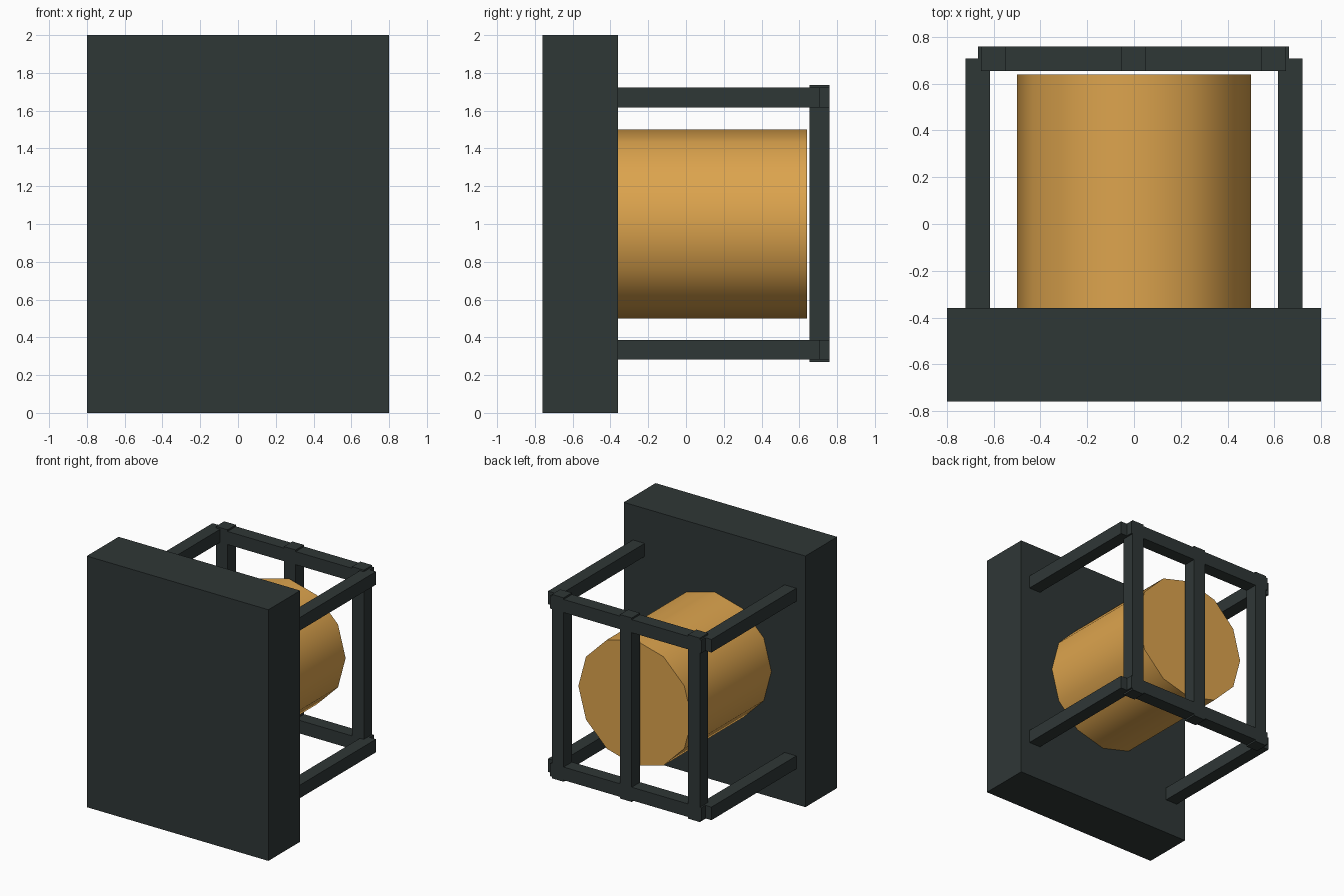
import bpy
import bmesh
import math
from mathutils import Matrix

if "Cube" in bpy.data.objects:
    bpy.data.objects.remove(bpy.data.objects["Cube"])


def material(name, color):
    m = bpy.data.materials.new(name)
    m.diffuse_color = (*color, 1)
    m.use_nodes = True
    m.node_tree.nodes["Principled BSDF"].inputs["Base Color"].default_value = m.diffuse_color
    return m


dark = material("dark slate", (0.028, 0.038, 0.037))
amber = material("amber", (0.72, 0.37, 0.075))


def add_object(name, bm, mat):
    me = bpy.data.meshes.new(name)
    bm.to_mesh(me)
    bm.free()
    me.materials.append(mat)
    ob = bpy.data.objects.new(name, me)
    bpy.context.collection.objects.link(ob)
    return ob


def box(name, x, y, z):
    """Box spanning the (min, max) pairs on each axis."""
    bm = bmesh.new()
    bmesh.ops.create_cube(bm, size=1)
    for v in bm.verts:
        for i, (lo, hi) in enumerate((x, y, z)):
            v.co[i] = lo if v.co[i] < 0 else hi
    return add_object(name, bm, dark)


# Wall plate
box("wall_plate", (-0.8, 0.8), (-0.76, -0.36), (0, 2))

# Twelve-sided lamp drum, smooth around its side with crisp rims
bm = bmesh.new()
bmesh.ops.create_cone(
    bm, cap_ends=True, segments=12, radius1=0.5, radius2=0.5, depth=1.0,
    matrix=Matrix.Translation((0, 0.14, 1)) @ Matrix.Rotation(math.pi / 2, 4, 'X'))
for f in bm.faces:
    f.smooth = len(f.verts) == 4
for e in bm.edges:
    if any(len(f.verts) > 4 for f in e.link_faces):
        e.smooth = False
add_object("lamp_drum", bm, amber)

# Guard cage: arms from the plate and cross rails, top and bottom
W = 0.052
for level, z in (("lower", 0.335), ("upper", 1.67)):
    zs = (z - W, z + W)
    for side, x in (("left", -0.668), ("right", 0.668)):
        box(f"{level}_{side}_arm", (x - W, x + W), (-0.36, 0.708), zs)
    box(f"{level}_rail", (-0.667, 0.664), (0.655, 0.76), zs)

# Upright guard bars, slightly longer than the rail spacing
for side, x in (("left", -0.602), ("middle", -0.002), ("right", 0.598)):
    box(f"{side}_upright", (x - W, x + W), (0.655, 0.76), (0.27, 1.735))
